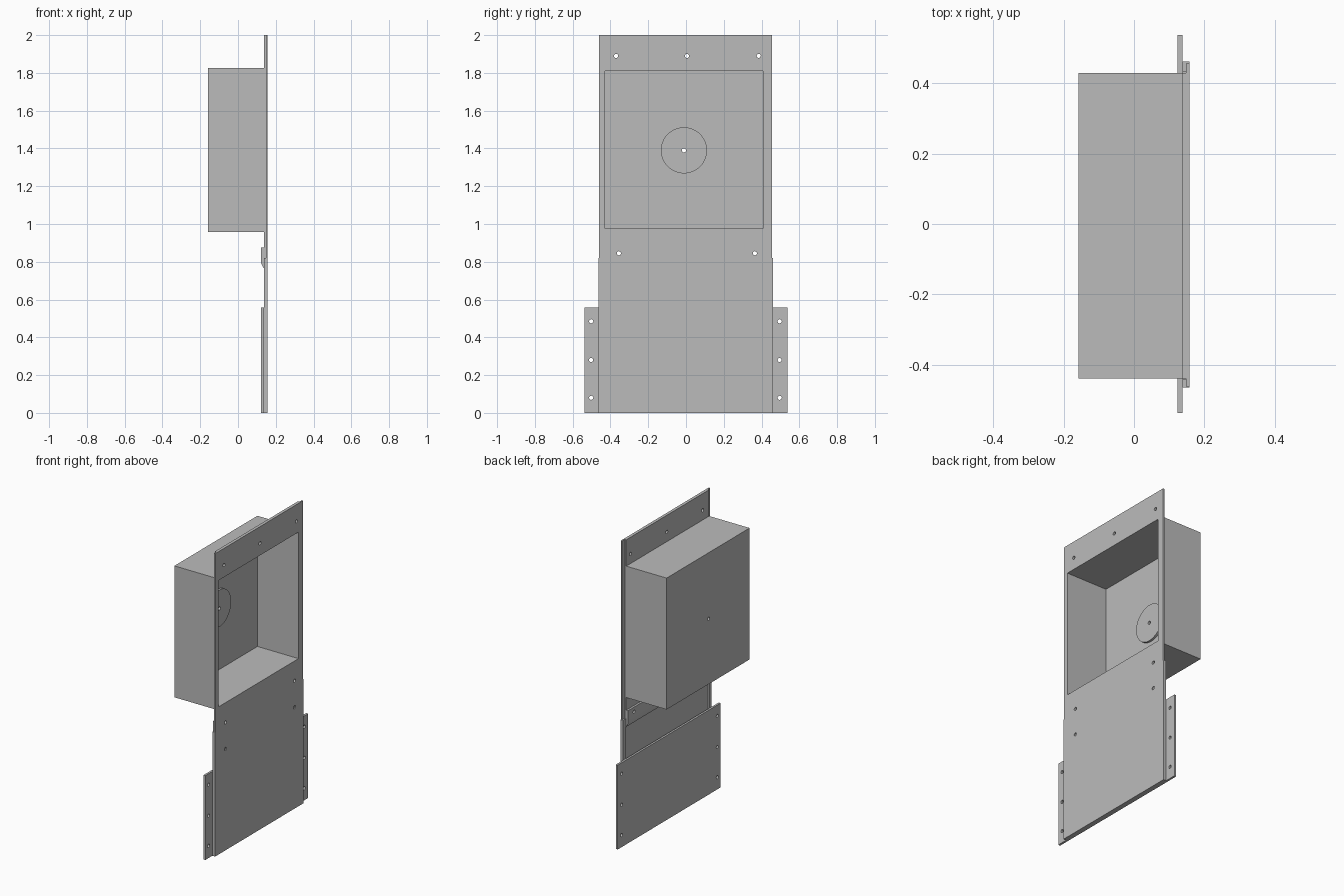
import bpy, bmesh, math
from mathutils import Matrix, Vector

old = bpy.data.objects.get("Cube")
if old:
    bpy.data.objects.remove(old, do_unlink=True)

grey = bpy.data.materials.new("plain_grey")
grey.use_nodes = True
grey.diffuse_color = (0.5, 0.5, 0.5, 1)
grey.node_tree.nodes["Principled BSDF"].inputs["Base Color"].default_value = (0.5, 0.5, 0.5, 1)

# Depth layers of the sheet-metal parts, from back to front
BOX_BACK, PLATE, SLIDE, COVER, FRONT = -0.158, 0.123, 0.137, 0.147, 0.157
HOLE = 0.011


def finish(name, bm):
    bmesh.ops.recalc_face_normals(bm, faces=bm.faces)
    mesh = bpy.data.meshes.new(name)
    bm.to_mesh(mesh)
    bm.free()
    mesh.materials.append(grey)
    ob = bpy.data.objects.new(name, mesh)
    bpy.context.collection.objects.link(ob)
    return ob


def prism(name, points, offset):
    """Extrude a closed outline of 3D points by an offset vector."""
    bm = bmesh.new()
    face = bm.faces.new([bm.verts.new(p) for p in points])
    new = bmesh.ops.extrude_face_region(bm, geom=[face], use_keep_orig=True)["geom"]
    verts = [g for g in new if isinstance(g, bmesh.types.BMVert)]
    bmesh.ops.translate(bm, verts=verts, vec=Vector(offset))
    return finish(name, bm)


def block(name, x, y, z):
    outline = [(x[0], y[0], z[0]), (x[0], y[1], z[0]), (x[0], y[1], z[1]), (x[0], y[0], z[1])]
    return prism(name, outline, (x[1] - x[0], 0, 0))


def rods(name, centres, x, radius, sides=16):
    """Cylinders along x at the given (y, z) centres."""
    bm = bmesh.new()
    for y, z in centres:
        place = Matrix.Translation(((x[0] + x[1]) / 2, y, z)) @ Matrix.Rotation(math.pi / 2, 4, 'Y')
        bmesh.ops.create_cone(bm, cap_ends=True, segments=sides, radius1=radius,
                              radius2=radius, depth=x[1] - x[0], matrix=place)
    return finish(name, bm)


def cut(ob, cutter):
    mod = ob.modifiers.new("cut", 'BOOLEAN')
    mod.operation = 'DIFFERENCE'
    mod.solver = 'EXACT'
    mod.object = cutter
    bpy.context.view_layer.objects.active = ob
    bpy.ops.object.modifier_apply(modifier=mod.name)
    bpy.data.objects.remove(cutter, do_unlink=True)


def cavity():
    return block("cavity_cutter", (BOX_BACK + 0.015, 0.3), (-0.429, 0.407), (0.975, 1.81))


top_holes = [(-0.37, 1.89), (0.005, 1.89), (0.385, 1.89)]
middle_holes = [(-0.355, 0.845), (0.365, 0.845)]
blind_holes = [(-0.355, 0.67), (0.365, 0.67)]
flange_holes = [(y, z) for y in (-0.502, 0.496) for z in (0.08, 0.28, 0.485)]
body = (-0.438, 0.428)

# Front cover, slightly wider in its lower part
outline = [(-0.464, 0), (0.461, 0), (0.461, 0.82), (0.456, 0.82),
           (0.456, 2), (-0.461, 2), (-0.461, 0.82), (-0.464, 0.82)]
cover = prism("front_cover", [(COVER, y, z) for y, z in outline], (FRONT - COVER, 0, 0))
cut(cover, cavity())
cut(cover, rods("hole_cutter", top_holes + middle_holes, (0, 0.3), HOLE))
cut(cover, rods("hole_cutter", blind_holes, (0.151, 0.3), HOLE))

# Backing plate behind the upper cover
backing = block("backing_plate", (SLIDE, COVER), body, (0.765, 2))
cut(backing, cavity())
cut(backing, rods("hole_cutter", top_holes + middle_holes, (0, 0.3), HOLE))

# Recessed box, open to the front
box = block("recessed_box", (BOX_BACK, SLIDE), body, (0.958, 1.826))
cut(box, cavity())
cut(box, rods("hole_cutter", [(-0.011, 1.39)], (-0.3, 0), HOLE))

# Raised disc on the inside back of the box
disc = rods("inner_disc", [(-0.011, 1.39)], (BOX_BACK + 0.015, BOX_BACK + 0.03), 0.122, 64)
cut(disc, rods("hole_cutter", [(-0.011, 1.39)], (-0.3, 0), HOLE))

# Hook strip under the box, bevelled along its lower edge
strip = [(PLATE, 0.875), (SLIDE, 0.875), (SLIDE, 0.765), (PLATE, 0.79)]
hook = prism("hook_strip", [(x, body[0], z) for x, z in strip], (0, body[1] - body[0], 0))
cut(hook, rods("hole_cutter", middle_holes, (0, 0.3), HOLE))

# Side rails and floor of the lower pocket
block("right_rail", (SLIDE, COVER), (-0.464, -0.441), (0, 0.82))
block("left_rail", (SLIDE, COVER), (0.431, 0.461), (0, 0.82))
block("pocket_floor", (SLIDE, COVER), (-0.441, 0.431), (0, 0.008))

# Wide mounting plate with screw holes in its flanges
mount = block("mounting_plate", (PLATE, SLIDE), (-0.537, 0.537), (0, 0.557))
cut(mount, rods("hole_cutter", flange_holes, (0, 0.3), HOLE))

# Smooth the round edges while keeping corners sharp
for ob in (cover, backing, box, disc, hook, mount):
    bpy.ops.object.select_all(action='DESELECT')
    ob.select_set(True)
    bpy.context.view_layer.objects.active = ob
    bpy.ops.object.shade_smooth_by_angle(angle=math.radians(30))
